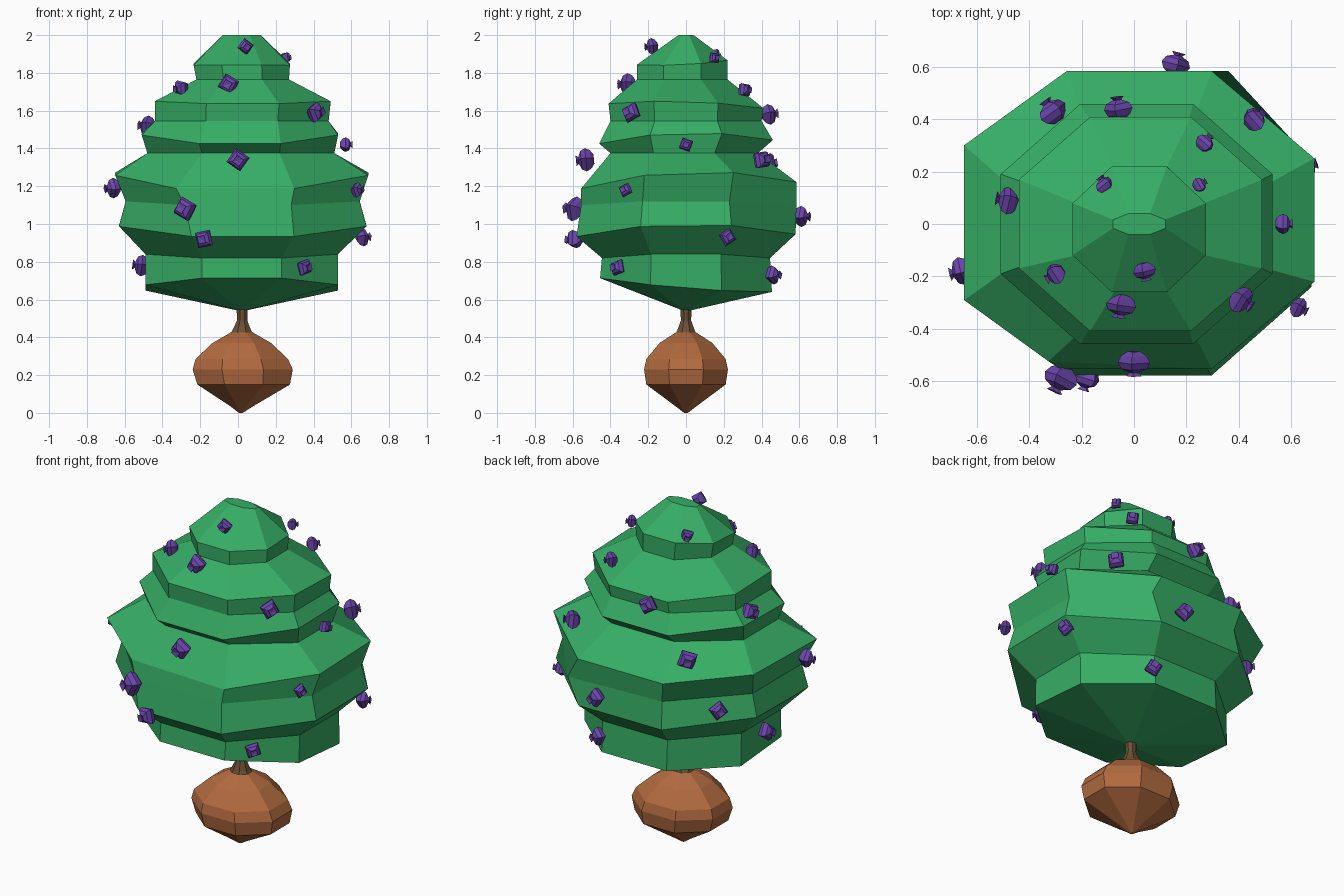
import bpy, math, random
from mathutils import Vector

random.seed(4)


def material(name, rgb):
    m = bpy.data.materials.new(name)
    m.diffuse_color = (*rgb, 1)
    return m


GREEN = material("leaf_green", (0.037, 0.42, 0.13))
CLAY = material("clay_brown", (0.44, 0.145, 0.05))
BARK = material("bark_brown", (0.15, 0.08, 0.035))
PURPLE = material("berry_purple", (0.15, 0.06, 0.42))


def make(name, verts, faces, mat):
    me = bpy.data.meshes.new(name)
    me.from_pydata(verts, [], faces)
    me.materials.append(mat)
    ob = bpy.data.objects.new(name, me)
    bpy.context.collection.objects.link(ob)
    return ob


def loft(rings):
    """Skin a stack of equal-length rings, closing both ends."""
    n = len(rings[0])
    verts = [v for r in rings for v in r]
    faces = [list(range(n))[::-1]]
    for i in range(len(rings) - 1):
        for k in range(n):
            a, b = i * n + k, i * n + (k + 1) % n
            faces.append([a, b, b + n, a + n])
    faces.append([(len(rings) - 1) * n + k for k in range(n)])
    return verts, faces


def oct_ring(z, rx, ry, cx=0, cy=0, bow=0, tilt=0, nudge={}):
    """Octagon with flats on the axes; bow lifts the sides, tilt slopes along y,
    nudge shifts single corners in plan."""
    pts = []
    for k in range(8):
        a = math.radians(22.5 + 45 * k)
        x = rx * math.cos(a) / 0.924
        y = ry * math.sin(a) / 0.924
        dx, dy = nudge.get(k, (0, 0))
        pts.append((cx + x + dx, cy + y + dy,
                    z + bow * math.cos(2 * a) / 0.707 + tilt * y))
    return pts


# Layered foliage: z, half width, half depth, centre x, centre y, bow, tilt, nudges
foliage = [
    (0.54, 0.012, 0.012, 0.02, 0, 0, 0),
    (0.67, 0.51, 0.455, 0.02, 0, -0.007, -0.08),
    (0.83, 0.51, 0.445, 0.02, 0, 0.01, 0.0),
    (0.965, 0.655, 0.58, 0.025, 0, 0.025, 0.01),
    (1.11, 0.62, 0.555, 0.025, 0, 0.01, 0, {1: (0.08, 0.03), 5: (-0.05, 0)}),
    (1.235, 0.67, 0.57, 0.02, 0.015, 0.03, 0.03,
     {3: (0, 0.05), 4: (0, -0.07), 5: (-0.07, 0.03)}),
    (1.375, 0.495, 0.39, 0.015, -0.01, 0, 0),
    (1.455, 0.52, 0.46, 0.01, 0, 0.02, 0.02),
    (1.545, 0.46, 0.40, 0.02, 0, 0, 0),
    (1.635, 0.465, 0.41, 0.025, 0, 0.01, -0.03),
    (1.765, 0.245, 0.24, 0.025, -0.02, 0, 0),
    (1.85, 0.255, 0.24, 0.02, -0.02, -0.005, 0.05),
    (2.0, 0.1, 0.04, 0.02, 0, 0, 0),
]
make("foliage", *loft([oct_ring(*r) for r in foliage]), GREEN)

# Bulb-shaped base
bulb = [
    (0.0, 0.01, 0.01, 0.015),
    (0.035, 0.06, 0.055, 0.02),
    (0.15, 0.245, 0.21, 0.03),
    (0.23, 0.265, 0.222, 0.025),
    (0.285, 0.245, 0.21, 0.02),
    (0.37, 0.155, 0.14, 0.02),
    (0.425, 0.06, 0.055, 0.02),
]
make("bulb_base", *loft([oct_ring(*r) for r in bulb]), CLAY)

# Thin trunk neck
neck = [
    (0.41, 0.066, 0.06, 0.02),
    (0.44, 0.048, 0.045, 0.02),
    (0.49, 0.027, 0.027, 0.022),
    (0.56, 0.03, 0.03, 0.022),
]
make("trunk_neck", *loft([oct_ring(*r) for r in neck]), BARK)

# Berries: x, y, z, size
berries = [
    (0.04, -0.18, 1.94, .036), (-0.05, -0.31, 1.74, .048),
    (-0.30, -0.19, 1.72, .04), (0.41, -0.29, 1.59, .046),
    (-0.48, 0.09, 1.52, .046), (0.57, 0.0, 1.42, .034),
    (0.0, -0.53, 1.34, .05), (-0.66, -0.18, 1.19, .044),
    (0.63, -0.32, 1.18, .034), (-0.28, -0.59, 1.08, .055),
    (-0.18, -0.59, 0.92, .046), (0.66, 0.22, 0.93, .04),
    (-0.51, -0.02, 0.78, .046), (0.35, -0.36, 0.77, .04),
    (0.25, 0.46, 0.73, .042), (0.16, 0.61, 1.04, .045),
    (-0.47, 0.37, 1.04, .044), (-0.31, 0.43, 1.32, .05),
    (0.46, 0.40, 1.34, .046), (-0.06, 0.44, 1.58, .045),
    (0.27, 0.31, 1.71, .036), (0.25, 0.15, 1.88, .029),
    (-0.11, 0.15, 1.89, .034),
]
# Berry profile along its outward axis, ending in a short flared crown
profile = [(-0.85, 0.5), (-0.5, 1.0), (0, 1.25), (0.5, 1.0),
           (0.78, 0.35), (1.05, 0.6), (0.95, 0.05)]
for i, (x, y, z, s) in enumerate(berries):
    axis = Vector((x, y, random.uniform(-0.15, 0.15) * math.hypot(x, y)))
    rot = axis.to_track_quat('Z', 'Y')
    roll = random.uniform(0, math.pi / 2)
    rings = []
    for h, r in profile:
        ring = []
        for k in range(4):
            a = roll + k * math.pi / 2
            p = Vector((r * math.cos(a), r * math.sin(a), h)) * s
            ring.append(Vector((x, y, z)) + rot @ p)
        rings.append(ring)
    make(f"berry_{i + 1}", *loft(rings), PURPLE)
